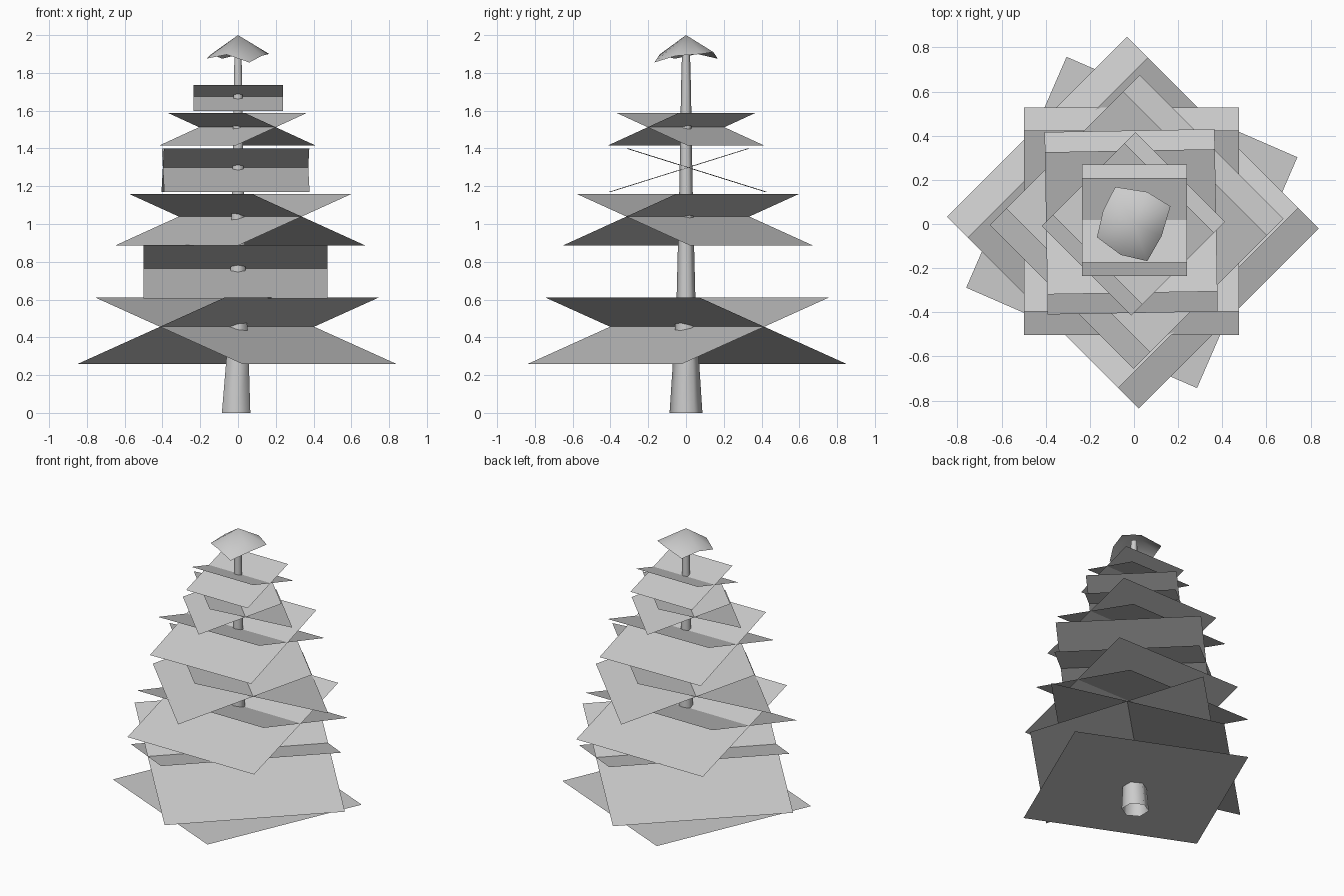
import bpy, math
from mathutils import Matrix, Vector

cube = bpy.data.objects.get("Cube")
if cube:
    bpy.data.objects.remove(cube, do_unlink=True)

grey = bpy.data.materials.new("plain_grey")
grey.use_nodes = True
grey.diffuse_color = (0.6, 0.6, 0.6, 1)
grey.node_tree.nodes["Principled BSDF"].inputs["Base Color"].default_value = (0.6, 0.6, 0.6, 1)


def build(name, verts, faces, smooth=False):
    mesh = bpy.data.meshes.new(name)
    mesh.from_pydata(verts, [], faces)
    mesh.materials.append(grey)
    mesh.polygons.foreach_set("use_smooth", [smooth] * len(faces))
    obj = bpy.data.objects.new(name, mesh)
    bpy.context.collection.objects.link(obj)
    return obj


def sheet(name, centre, angle, half, low, high, z_low, z_high):
    """Square sheet sloping down towards the given heading."""
    turn = Matrix.Rotation(math.radians(angle), 3, "Z")
    corners = [(low, -half, z_low), (low, half, z_low), (-high, half, z_high), (-high, -half, z_high)]
    shift = Vector((*centre, 0))
    build(name, [turn @ Vector(c) + shift for c in corners], [(0, 1, 2, 3)])


# Level bottom sheet
sheet("branch_base", (-0.01, 0.007), -23.5, 0.57, 0.57, 0.57, 0.16, 0.16)

# Tiers of two crossed sheets: centre, heading, half width, low and high reach, heights
tiers = [
    ((-0.005, 0.006), -45, 0.577, 0.614, 0.482, 0.26, 0.61),
    ((-0.012, 0.013), -90, 0.487, 0.515, 0.41, 0.606, 0.89),
    ((0.012, 0.01), -135, 0.46, 0.48, 0.375, 0.885, 1.16),
    ((-0.013, 0.01), -89, 0.385, 0.413, 0.322, 1.17, 1.40),
    ((-0.003, 0.0), -135, 0.287, 0.30, 0.23, 1.415, 1.587),
    ((0.002, 0.017), -90, 0.237, 0.252, 0.192, 1.597, 1.735),
]
for i, (centre, angle, *size) in enumerate(tiers, 1):
    for side, turn in (("front", 0), ("back", 180)):
        sheet(f"branch_{i}_{side}", centre, angle + turn, *size)

# Tapered six-sided trunk, open at the foot
rings = [(0.0, 0.087, -0.01), (0.26, 0.07, -0.003), (0.6, 0.05, 0), (1.2, 0.035, 0),
         (1.73, 0.026, 0), (1.95, 0.02, 0)]
sides = 6
verts = [(x + r * math.cos(a), r * math.sin(a), z)
         for z, r, x in rings
         for a in (math.pi / 2 + k * math.tau / sides for k in range(sides))]
faces = [(j * sides + k, j * sides + (k + 1) % sides,
          (j + 1) * sides + (k + 1) % sides, (j + 1) * sides + k)
         for j in range(len(rings) - 1) for k in range(sides)]
build("trunk", verts, faces, smooth=True)

# Drooping top cap: corners and raised edge middles around the tip
rim = [(0.165, 0.08, 1.9), (0.06, 0.145, 1.91), (-0.085, 0.168, 1.875), (-0.14, 0.06, 1.9),
       (-0.168, -0.06, 1.875), (-0.06, -0.14, 1.897), (0.06, -0.168, 1.855), (0.125, -0.055, 1.89)]
build("top_cap", rim + [(0, 0, 2.0)], [(k, (k + 1) % 8, 8) for k in range(8)], smooth=True)
